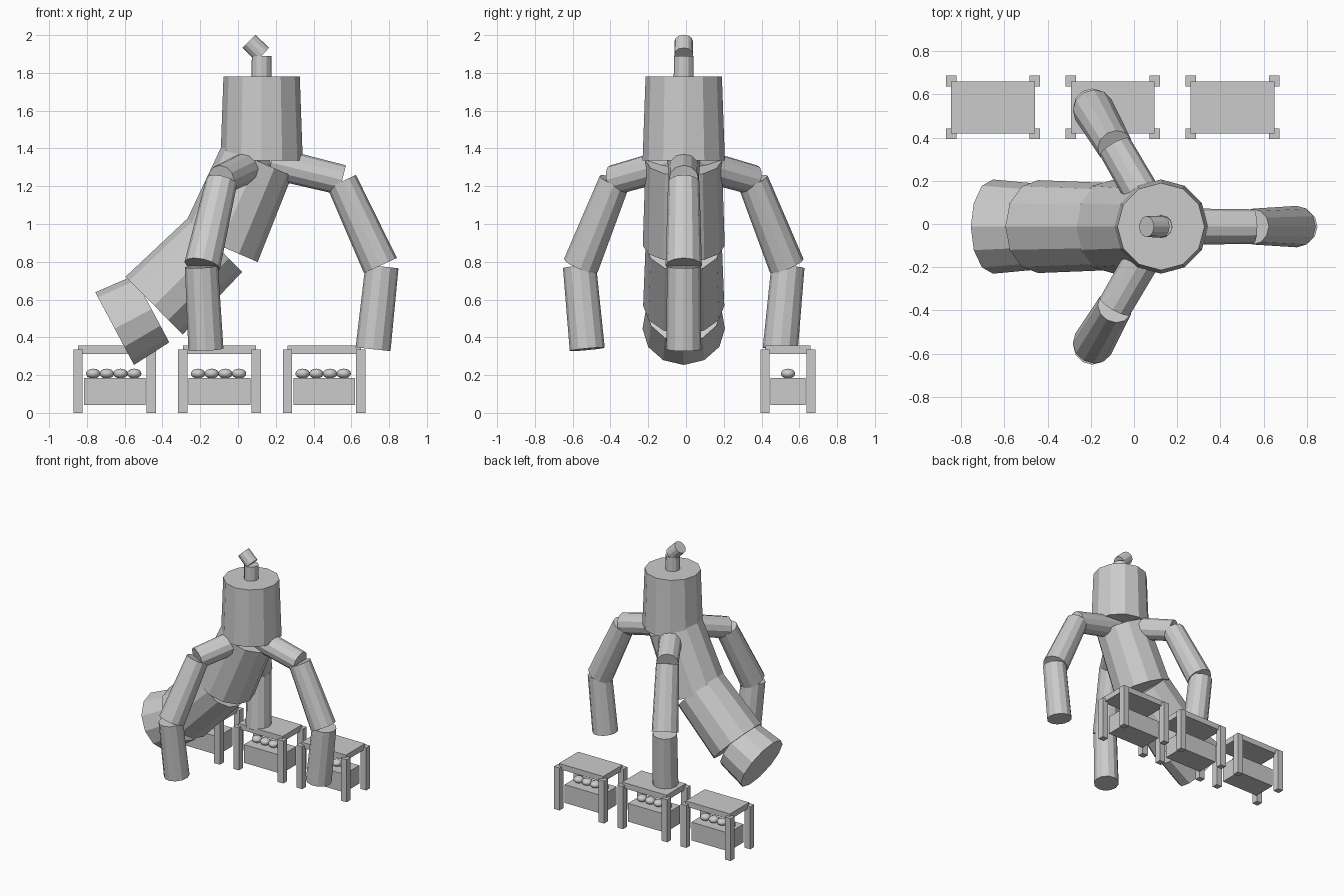
import bpy, bmesh
from math import radians, atan2, hypot
from mathutils import Matrix

if "Cube" in bpy.data.objects:
    bpy.data.objects.remove(bpy.data.objects["Cube"])

CENTRE = Matrix.Translation((0.125, -0.012, 0))


def finish(name, bm, smooth=False):
    mesh = bpy.data.meshes.new(name)
    bm.to_mesh(mesh)
    bm.free()
    for p in mesh.polygons:
        p.use_smooth = smooth
    obj = bpy.data.objects.new(name, mesh)
    bpy.context.collection.objects.link(obj)
    return obj


def segment(name, a, b, r1, r2, turn=0):
    """12-sided tapered tube from a to b, given as (distance from centre, z), turned about z."""
    dx, dz = b[0] - a[0], b[1] - a[1]
    mid = ((a[0] + b[0]) / 2, 0, (a[1] + b[1]) / 2)
    m = (CENTRE @ Matrix.Rotation(radians(turn), 4, 'Z') @ Matrix.Translation(mid)
         @ Matrix.Rotation(atan2(dx, dz), 4, 'Y'))
    bm = bmesh.new()
    bmesh.ops.create_cone(bm, cap_ends=True, segments=12, radius1=r1, radius2=r2,
                          depth=hypot(dx, dz), matrix=m)
    return finish(name, bm)


def box(name, loc, size):
    bm = bmesh.new()
    bmesh.ops.create_cube(bm, size=1, matrix=Matrix.Translation(loc) @ Matrix.Diagonal((*size, 1)))
    return finish(name, bm)


# Central body, neck and tilted spout
segment("body", (0, 1.335), (0, 1.78), 0.218, 0.202)
segment("neck", (0, 1.78), (0, 1.89), 0.053, 0.052)
segment("spout", (0.005, 1.897), (-0.067, 1.967), 0.05, 0.049)

# Three bent legs
for i, turn in enumerate((0, 120, 240)):
    segment(f"leg_upper_{i}", (0.05, 1.325), (0.427, 1.233), 0.085, 0.08, turn)
    segment(f"leg_middle_{i}", (0.424, 1.225), (0.629, 0.78), 0.083, 0.096, turn)
    segment(f"leg_lower_{i}", (0.637, 0.775), (0.59, 0.337), 0.088, 0.093, turn)

# Large bent chute
segment("chute_upper", (-0.025, 1.335), (-0.22, 0.885), 0.202, 0.217)
segment("chute_middle", (-0.245, 0.89), (-0.569, 0.568), 0.202, 0.215)
segment("chute_end", (-0.583, 0.55), (-0.778, 0.446), 0.2, 0.218)

# Three small tables, each with a lower box carrying a row of balls
for i, x in enumerate((-0.653, -0.098, 0.456)):
    y = 0.54
    box(f"table_top_{i}", (x, y, 0.334), (0.388, 0.24, 0.044))
    box(f"table_box_{i}", (x, y, 0.114), (0.326, 0.186, 0.144))
    for sx in (-1, 1):
        for sy in (-1, 1):
            box(f"table_post_{i}", (x + sx * 0.194, y + sy * 0.122, 0.168), (0.049, 0.049, 0.336))
    for k in range(4):
        bm = bmesh.new()
        m = (Matrix.Translation((x - 0.005 + (k - 1.5) * 0.0725, y, 0.208))
             @ Matrix.Diagonal((0.038, 0.038, 0.026, 1)))
        bmesh.ops.create_uvsphere(bm, u_segments=16, v_segments=10, radius=1, matrix=m)
        finish(f"ball_{i}_{k}", bm, True)
